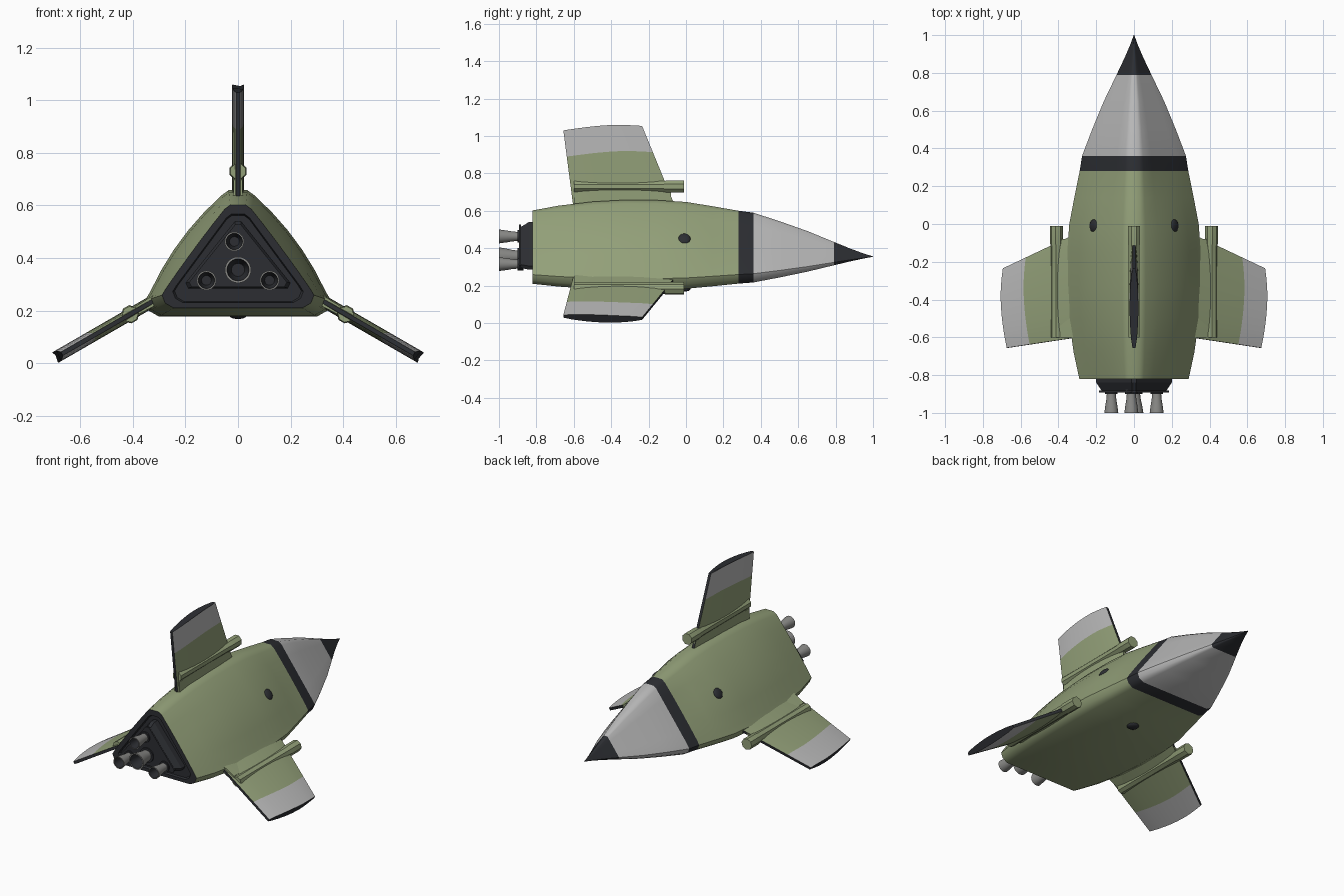
import bpy, bmesh, math
from mathutils import Vector, Matrix

if "Cube" in bpy.data.objects:
    bpy.data.objects.remove(bpy.data.objects["Cube"])

def material(name, r, g, b):
    m = bpy.data.materials.new(name)
    m.diffuse_color = (r, g, b, 1)
    m.use_nodes = True
    m.node_tree.nodes["Principled BSDF"].inputs["Base Color"].default_value = m.diffuse_color
    return m

GREEN = material("green_paint", 0.29, 0.35, 0.19)
DARK = material("dark_paint", 0.025, 0.027, 0.032)
GREY = material("light_grey_paint", 0.48, 0.48, 0.48)
METAL = material("nozzle_metal", 0.25, 0.25, 0.24)
MATS = [GREEN, DARK, GREY, METAL]
CZ = 0.355  # height of the long axis

def finish(bm, name, angle=40):
    bmesh.ops.recalc_face_normals(bm, faces=bm.faces)
    me = bpy.data.meshes.new(name)
    bm.to_mesh(me)
    bm.free()
    for m in MATS:
        me.materials.append(m)
    ob = bpy.data.objects.new(name, me)
    bpy.context.collection.objects.link(ob)
    bpy.ops.object.select_all(action='DESELECT')
    ob.select_set(True)
    bpy.context.view_layer.objects.active = ob
    bpy.ops.object.shade_smooth_by_angle(angle=math.radians(angle))
    return ob

def loft(name, rings, mats, caps=(0, 0), angle=40):
    """Skin closed rings of points; one material index per band."""
    bm = bmesh.new()
    vs = [[bm.verts.new(p) for p in r] for r in rings]
    n = len(rings[0])
    for k in range(len(vs) - 1):
        for i in range(n):
            j = (i + 1) % n
            f = bm.faces.new((vs[k][i], vs[k][j], vs[k + 1][j], vs[k + 1][i]))
            f.material_index = mats[k]
    for ring, m in ((vs[0], caps[0]), (vs[-1], caps[1])):
        bm.faces.new(ring).material_index = m
    return finish(bm, name, angle)

# hull: rounded triangular section, scaled along y, sides bulging amidships
def section(y, s):
    b = 0.024 * max(0.0, min(1.0, (s - 0.78) / 0.2))
    half = [(0.036, 0.303), (0.062, 0.284)]
    a, c = Vector((0.062, 0.284)), Vector((0.335, -0.085))
    for t in (0.2, 0.4, 0.6, 0.8):
        p = a.lerp(c, t) + Vector((0.8, 0.6)) * b * 4 * t * (1 - t)
        half.append((p.x, p.y))
    half += [(0.335, -0.085), (0.355, -0.118), (0.34, -0.155), (0.3, -0.178)]
    pts = half + [(-x, z) for x, z in reversed(half)]
    return [(x * s, y, CZ + z * s) for x, z in pts]

hull = [(-0.805, 0.68), (-0.82, 0.70), (-0.82, 0.815), (-0.68, 0.90), (-0.5, 0.97),
        (-0.33, 1.0), (-0.15, 0.995), (0.0, 0.965), (0.14, 0.89), (0.28, 0.81),
        (0.36, 0.775), (0.5, 0.625), (0.65, 0.45), (0.79, 0.26), (0.88, 0.14),
        (0.95, 0.055), (1.0, 0.004)]
bands = [1, 1] + [0] * 7 + [1] + [2] * 3 + [1] * 3
loft("hull", [section(y, s) for y, s in hull], bands, caps=(1, 1))

# engine mount: chamfered triangle block at the rear
tri = [(-0.012, 0.185), (0.012, 0.185), (0.2, -0.05), (0.19, -0.07), (-0.19, -0.07), (-0.2, -0.05)]
loft("engine_mount", [[(x * s, y, CZ + z * s) for x, z in tri]
     for y, s in ((-0.80, 1), (-0.84, 1), (-0.882, 0.86), (-0.882, 0.93), (-0.892, 0.93))],
     [1] * 4, caps=(1, 1), angle=20)

# nozzles: collar, flared bell and dark inside
def nozzle(name, x, z, s):
    prof = [(-0.87, 0.9), (-0.9, 0.9), (-0.9, 0.65), (-0.93, 0.72), (-0.96, 0.86),
            (-1.0, 1.0), (-1.0, 0.84), (-0.95, 0.7), (-0.92, 0.5)]
    rings = [[(x + r * s * math.cos(i * math.tau / 24), y, z + r * s * math.sin(i * math.tau / 24))
              for i in range(24)] for y, r in prof]
    loft(name, rings, [1, 1, 3, 3, 3, 3, 1, 1], caps=(1, 1))

nozzle("main_nozzle", 0, CZ, 0.05)
nozzle("upper_nozzle", -0.014, 0.463, 0.037)
for sx, side in ((-1, "left"), (1, "right")):
    nozzle(side + "_nozzle", sx * 0.12, 0.315, 0.037)

# fins and rails share a frame: o = root point, d = outward, n = thickness
def frame(o, d):
    o, d = Vector(o), Vector(d).normalized()
    n = d.cross(Vector((0, 1, 0)))
    return lambda r, y, w: o + d * r + n * w + Vector((0, y, 0))

def fin(name, at):
    N = 10
    def ring(off, base=None):
        front, back = [], []
        for i in range(N + 1):
            t = i / N
            tip = 0.39 + 0.03 * math.sin(min(1.0, t / 0.75) * math.pi / 2) - 0.006 * max(0, t - 0.75) * 4
            r = tip - off if base is None else base
            te, le = -0.605 - 0.13 * r, -0.065 - 0.41 * r
            w = 0.008 + 0.015 * math.sin(math.pi * t) ** 0.7
            y = te + (le - te) * t
            front.append(at(r, y, w))
            back.append(at(r, y, -w))
        return front + back[::-1]
    ob = loft(name, [ring(0, -0.07), ring(0.14), ring(0)], [0, 2], caps=(0, 1))
    # dark leading and trailing edges
    m = 2 * N + 2
    for k in range(2):
        for i in (N, m - 1):
            ob.data.polygons[k * m + i].material_index = 1

def rail(name, at):
    # octagonal tube, stepped and slimmer behind its front section
    oct_ = [(math.cos((i + .5) * math.pi / 4), math.sin((i + .5) * math.pi / 4)) for i in range(8)]
    stations = [(-0.6, 0.031), (-0.12, 0.031), (-0.1, 0.035), (-0.01, 0.035)]
    loft(name, [[at(0.09 + s * a, y, s * b) for a, b in oct_] for y, s in stations],
         [0, 0, 0], angle=30)

# root fairing strip under each rail
def fairing(name, at):
    stations = [(-0.6, 0.02), (-0.16, 0.02), (-0.08, 0.006)]
    loft(name, [[at(r, y, w * k) for r, k in ((-0.05, -1), (-0.05, 1), (0.06, 0.8), (0.06, -0.8))]
                for y, w in stations], [0, 0], angle=20)

c, s = math.cos(math.pi / 6), math.sin(math.pi / 6)
for label, o, d in (("top", (0, 0, 0.64), (0, 0, 1)),
                    ("right", (0.332, 0, 0.231), (c, 0, -s)),
                    ("left", (-0.332, 0, 0.231), (-c, 0, -s))):
    at = frame(o, d)
    fin(label + "_fin", at)
    rail(label + "_rail", at)
    fairing(label + "_fin_fairing", at)

# dark round windows, one on each face of the hull
for label, pos, nrm in (("right", (0.213, -0.01, 0.45), (0.8, 0, 0.6)),
                        ("left", (-0.213, -0.01, 0.45), (-0.8, 0, 0.6)),
                        ("belly", (0, -0.01, 0.182), (0, 0, -1))):
    bm = bmesh.new()
    rot = Vector(nrm).to_track_quat('Z', 'Y').to_matrix().to_4x4()
    bmesh.ops.create_uvsphere(bm, u_segments=20, v_segments=10, radius=1,
                              matrix=Matrix.Translation(pos) @ rot @ Matrix.Diagonal((0.034, 0.034, 0.014, 1)))
    for f in bm.faces:
        f.material_index = 1
    finish(bm, label + "_window", 60)
